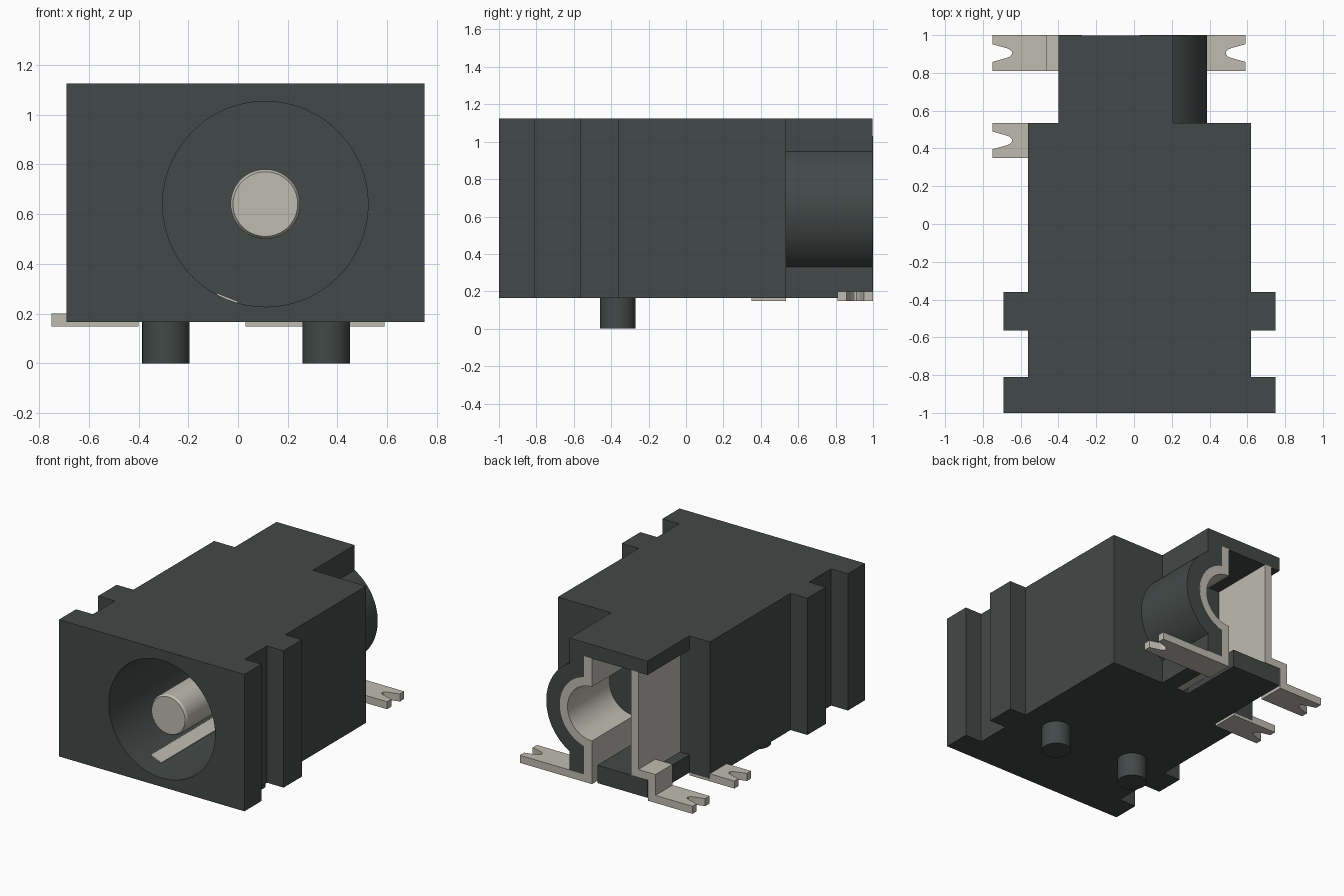
import bpy, bmesh, math
from mathutils import Vector

if "Cube" in bpy.data.objects:
    bpy.data.objects.remove(bpy.data.objects["Cube"])


def material(name, rgb):
    m = bpy.data.materials.new(name)
    m.use_nodes = True
    m.diffuse_color = (*rgb, 1)
    b = m.node_tree.nodes["Principled BSDF"]
    b.inputs["Base Color"].default_value = (*rgb, 1)
    b.inputs["Roughness"].default_value = 0.6
    return m


PLASTIC = material("dark plastic", (0.055, 0.067, 0.065))
METAL = material("pale metal", (0.52, 0.50, 0.44))


def finish(name, bm, mat):
    """Smooth curved faces, keep edges over 30 degrees sharp, make the object."""
    bmesh.ops.recalc_face_normals(bm, faces=bm.faces)
    for f in bm.faces:
        f.smooth = True
    for e in bm.edges:
        e.smooth = e.calc_face_angle(3.0) < math.radians(30)
    me = bpy.data.meshes.new(name)
    bm.to_mesh(me)
    bm.free()
    me.materials.append(mat)
    ob = bpy.data.objects.new(name, me)
    bpy.context.collection.objects.link(ob)
    return ob


def prism(name, pts, axis, lo, hi, mat):
    """Extrude an outline: axis 'z' takes (x, y) points, axis 'y' takes (x, z)."""
    bm = bmesh.new()
    at = (lambda a, b, h: (a, b, h)) if axis == "z" else (lambda a, b, h: (a, h, b))
    f = bm.faces.new([bm.verts.new(at(a, b, lo)) for a, b in pts])
    new = bmesh.ops.extrude_face_region(bm, geom=[f])["geom"]
    bmesh.ops.translate(bm, verts=[v for v in new if isinstance(v, bmesh.types.BMVert)],
                        vec=at(0, 0, hi - lo))
    return finish(name, bm, mat)


def lathe(name, a, b, axis, rings, mat, n=64):
    """Stack of (height, radius) rings about an axis through (a, b)."""
    bm = bmesh.new()
    rows = []
    for h, r in rings:
        row = []
        for i in range(n):
            t = 2 * math.pi * i / n
            p, q = a + r * math.cos(t), b + r * math.sin(t)
            row.append(bm.verts.new((p, q, h) if axis == "z" else (p, h, q)))
        rows.append(row)
    for lo, hi in zip(rows, rows[1:]):
        for i in range(n):
            j = (i + 1) % n
            bm.faces.new((lo[i], lo[j], hi[j], hi[i]))
    bm.faces.new(rows[0])
    bm.faces.new(rows[-1])
    return finish(name, bm, mat)


def arc(cx, cz, r, a0, a1, n=28):
    angles = [math.radians(a0 + (a1 - a0) * i / n) for i in range(n + 1)]
    return [(cx + r * math.cos(t), cz + r * math.sin(t)) for t in angles]


def box(x0, x1, z0, z1):
    return [(x0, z0), (x1, z0), (x1, z1), (x0, z1)]


BOTTOM, TOP, REAR = 0.165, 1.125, 0.535
CX, CZ = 0.11, 0.64          # socket axis
BX = 0.03                    # rear bulge axis

# Main housing: mirrored stepped outline with the round socket cut in the front
MID = 0.03
half = [(0.72, -1), (0.72, -0.81), (0.59, -0.81), (0.59, -0.565),
        (0.72, -0.565), (0.72, -0.36), (0.59, -0.36), (0.59, REAR)]
outline = [(MID + w, y) for w, y in half] + [(MID - w, y) for w, y in reversed(half)]
housing = prism("housing", outline, "z", BOTTOM, TOP, PLASTIC)
cutter = lathe("socket_cutter", CX, CZ, "y", [(-1.1, 0.413), (0.3, 0.413)], PLASTIC)
cutter.hide_render = True
mod = housing.modifiers.new("socket", "BOOLEAN")
mod.operation, mod.solver, mod.object = "DIFFERENCE", "EXACT", cutter
bpy.ops.object.select_all(action="DESELECT")
housing.select_set(True)
bpy.context.view_layer.objects.active = housing
bpy.ops.object.modifier_apply(modifier="socket")
bpy.data.objects.remove(cutter)
bpy.ops.object.shade_smooth_by_angle(angle=math.radians(30))

# Rear hood: roof and bulged side wall in one section, plus the floor block
hood = [(-0.40, 1.027), (-0.40, TOP), (0.207, TOP)]
hood += arc(BX, CZ, 0.356, 60.2, -60.2)
hood += [(0.207, BOTTOM), (0.09, BOTTOM)]
hood += arc(BX, CZ, 0.25, -76.1, 76.1) + [(0.09, 1.027)]
prism("rear_hood", hood, "y", REAR, 0.998, PLASTIC)
prism("rear_floor", box(-0.40, -0.01, BOTTOM, 0.29), "y", REAR, 0.998, PLASTIC)

# Locating pegs
for side, x in (("right", -0.29), ("left", 0.355)):
    lathe(side + "_peg", x, -0.365, "z", [(0, 0.095), (0.2, 0.095)], PLASTIC, 48)

# Centre pin with a chamfered tip
lathe("centre_pin", CX, CZ, "y", [(-0.93, 0.13), (-0.915, 0.14), (0.32, 0.14)], METAL)

# Spring strip lying against the lower socket wall
ang = math.radians(-112)
out = Vector((math.cos(ang), math.sin(ang)))
tan = Vector((-out.y, out.x))
mid = Vector((CX, CZ)) + out * 0.412
strip = [mid + tan * s + out * d for s, d in
         ((-0.045, -0.008), (0.045, -0.008), (0.045, 0.02), (-0.045, 0.02))]
prism("spring_strip", [tuple(p) for p in strip], "y", -0.85, 0.3, METAL)

# Curved contact lining the bulge
contact = [(0.03, 0.17), (0.09, 0.17)] + arc(BX, CZ, 0.25, -76.1, 76.1)
contact += [(0.09, 1.03), (0.03, 1.03)] + arc(BX, CZ, 0.19, 90, -90)
prism("curved_contact", contact, "y", REAR - 0.01, 1.0, METAL)

# Flat contact plate and its stepped bracket
prism("flat_contact", box(-0.33, -0.275, 0.292, 1.03), "y", REAR - 0.01, 1.0, METAL)
bracket = [(-0.30, 0.292), (-0.30, 0.346), (-0.463, 0.346), (-0.463, 0.147),
           (-0.405, 0.147), (-0.405, 0.292)]
prism("contact_bracket", bracket, "y", 0.81, 1.0, METAL)


# Solder tabs with a notched tip
def tab(name, x_in, x_tip, y0, y1):
    s = 1 if x_tip > x_in else -1
    c = (y0 + y1) / 2
    notch = [(0, 0.047), (0.075, 0.026), (0.092, 0.019), (0.103, 0.007)]
    pts = [(x_in, y0), (x_tip, y0)]
    pts += [(x_tip - s * d, c - w) for d, w in notch]
    pts += [(x_tip - s * d, c + w) for d, w in reversed(notch)]
    pts += [(x_tip, y1), (x_in, y1)]
    prism(name, pts, "z", 0.147, 0.2, METAL)


tab("left_rear_tab", 0.03, 0.59, 0.81, 1.0)
tab("right_rear_tab", -0.41, -0.75, 0.81, 1.0)
tab("right_middle_tab", -0.40, -0.75, 0.35, REAR)
